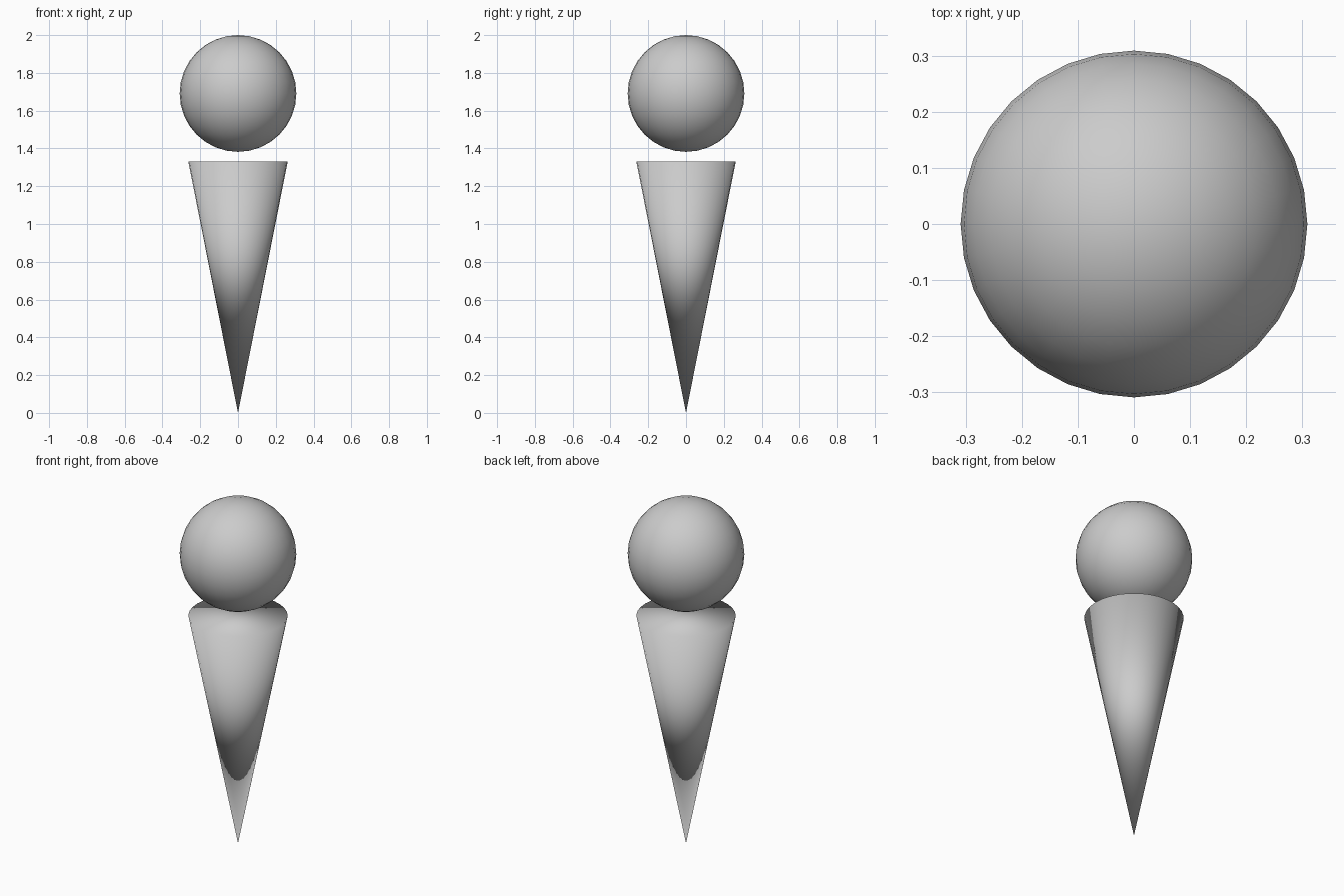
import bpy

if "Cube" in bpy.data.objects:
    bpy.data.objects.remove(bpy.data.objects["Cube"])


def smooth(obj, name):
    obj.name = name
    for p in obj.data.polygons:
        p.use_smooth = True


# Scoop: floating ball above the cone
R = 0.309
bpy.ops.mesh.primitive_uv_sphere_add(segments=32, ring_count=16, radius=R,
                                     location=(0, 0, 2 - R))
smooth(bpy.context.object, "scoop")

# Cone: capped, point down, smooth shaded throughout
H = 1.33
bpy.ops.mesh.primitive_cone_add(vertices=32, radius1=0, radius2=0.263,
                                depth=H, end_fill_type='NGON',
                                location=(0, 0, H / 2))
smooth(bpy.context.object, "cone")
